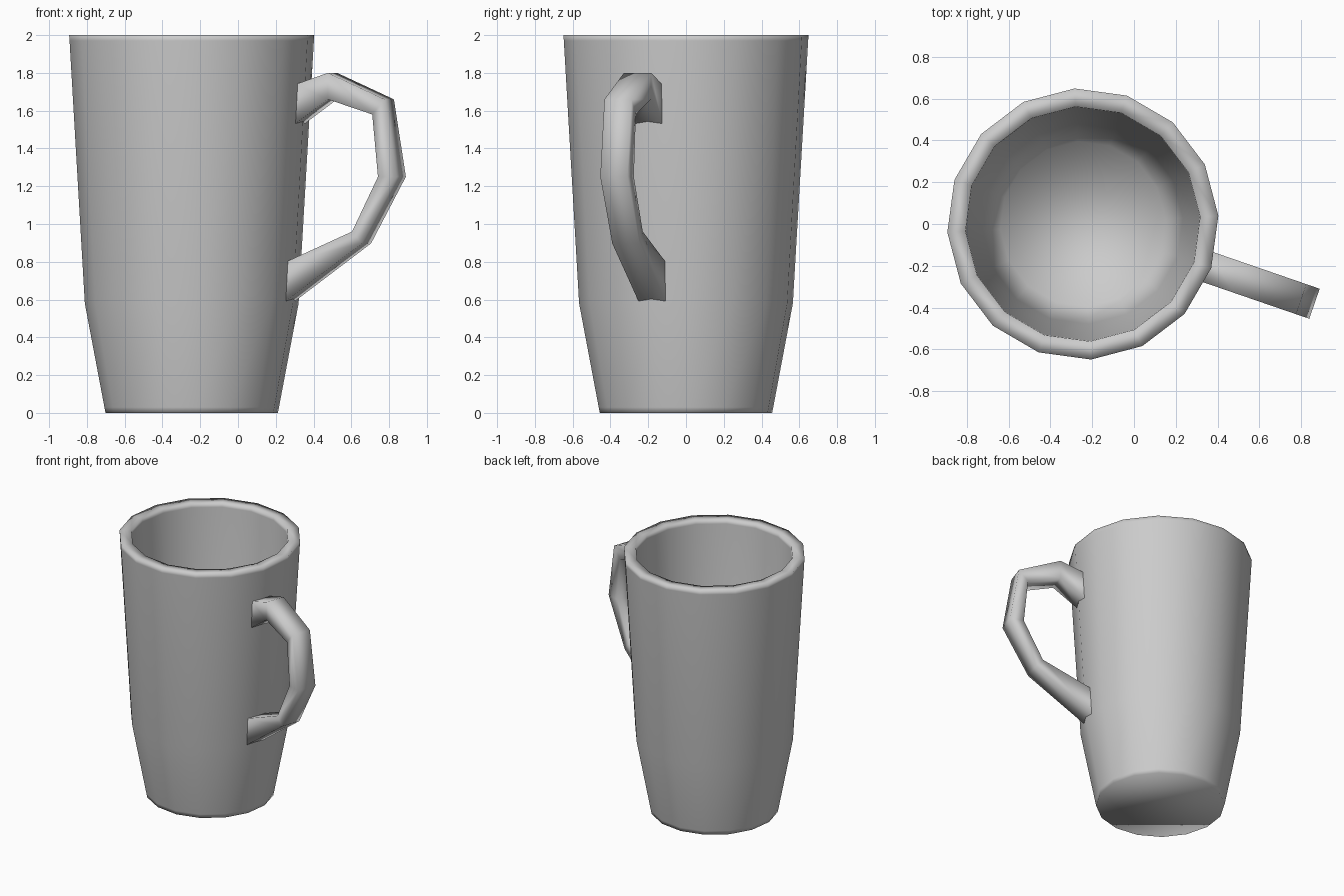
import bpy, bmesh, math
from mathutils import Vector

if "Cube" in bpy.data.objects:
    bpy.data.objects.remove(bpy.data.objects["Cube"])

AXIS = Vector((-0.245, 0, 0))      # centre line of the cup
TURN = math.radians(-19)           # direction the handle points
SIDES = 16


def loft(name, rings, closed_ends):
    """Skin a list of equal-length point rings, then shade smooth."""
    bm = bmesh.new()
    loops = [[bm.verts.new(p) for p in ring] for ring in rings]
    n = len(loops[0])
    for a, b in zip(loops, loops[1:]):
        for i in range(n):
            j = (i + 1) % n
            bm.faces.new((a[i], a[j], b[j], b[i]))
    if closed_ends:
        bm.faces.new(loops[0][::-1])
        bm.faces.new(loops[-1])
    bmesh.ops.recalc_face_normals(bm, faces=bm.faces)
    for f in bm.faces:
        f.smooth = True
    mesh = bpy.data.meshes.new(name)
    bm.to_mesh(mesh)
    bm.free()
    obj = bpy.data.objects.new(name, mesh)
    bpy.context.collection.objects.link(obj)
    return obj


def circle(r, z):
    angles = [TURN + 2 * math.pi * i / SIDES for i in range(SIDES)]
    return [AXIS + Vector((r * math.cos(a), r * math.sin(a), z)) for a in angles]


# Cup: outer wall up, over the rim, inner wall down to the floor
profile = [(0.457, 0), (0.463, 0.03), (0.567, 0.58), (0.648, 1.97), (0.65, 2),
           (0.563, 2), (0.561, 1.97), (0.48, 0.58), (0.396, 0.09)]
loft("cup_body", [circle(r, z) for r, z in profile], True)

# Handle: outer and inner (radius, height) at each bend, top to bottom
out_dir = Vector((math.cos(TURN), math.sin(TURN), 0))
side = Vector((-math.sin(TURN), math.cos(TURN), 0)) * 0.076
bends = [((0.61, 1.74), (0.605, 1.53)),
         ((0.788, 1.80), (0.788, 1.66)),
         ((1.106, 1.66), (1.037, 1.58)),
         ((1.173, 1.25), (1.069, 1.25)),
         ((0.978, 0.897), (0.924, 0.96)),
         ((0.55, 0.59), (0.555, 0.80))]


def section(outer, inner):
    o, i = [AXIS + out_dir * r + Vector((0, 0, z)) for r, z in (outer, inner)]
    return [o + side, o - side, i - side, i + side]


# Open ends sink just inside the cup wall
handle = loft("handle", [section(o, i) for o, i in bends], False)
